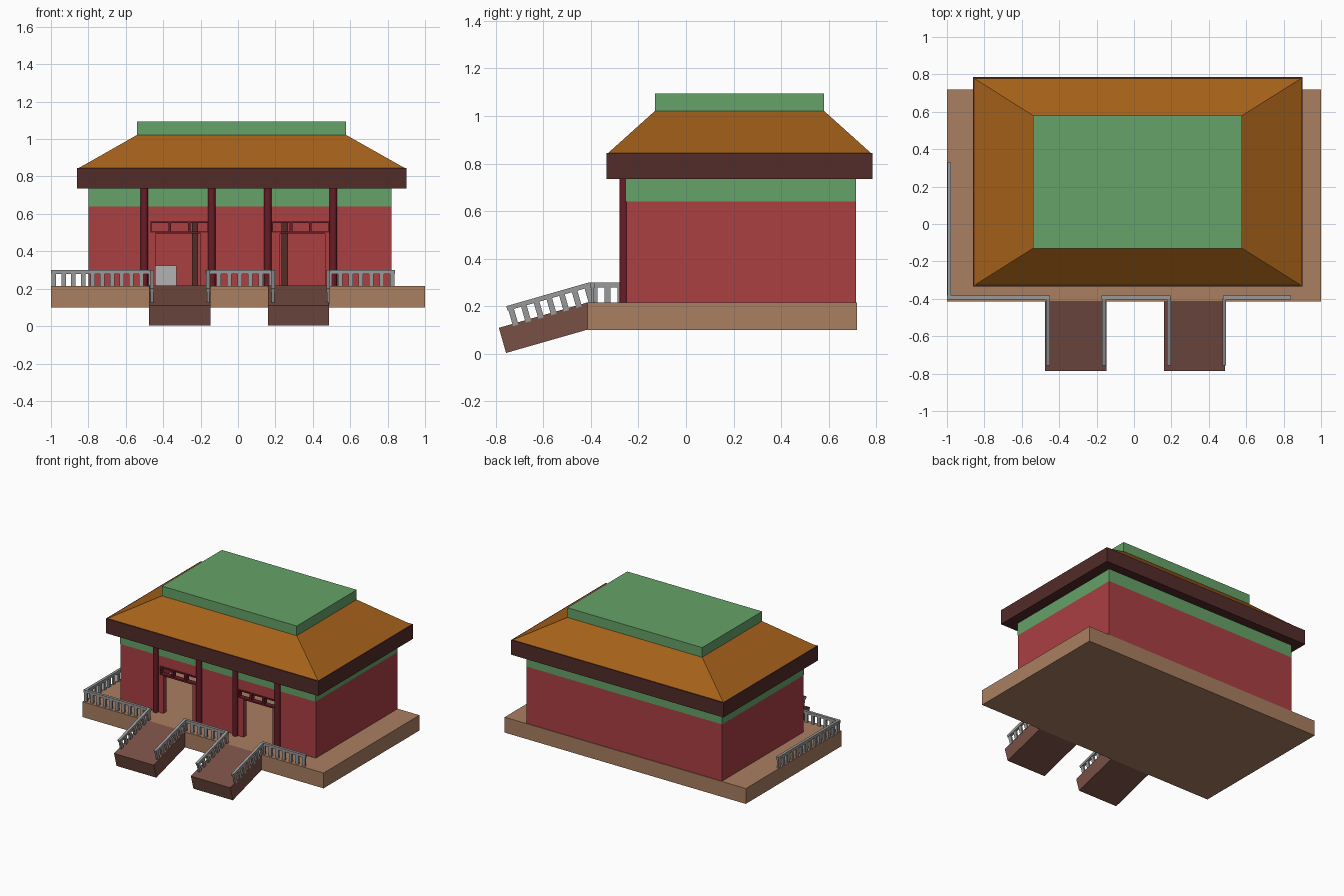
import bpy, bmesh, math
from mathutils import Matrix, Vector

if "Cube" in bpy.data.objects:
    bpy.data.objects.remove(bpy.data.objects["Cube"])


def material(name, rgb):
    m = bpy.data.materials.new(name)
    m.diffuse_color = (*rgb, 1)
    m.use_nodes = True
    m.node_tree.nodes["Principled BSDF"].inputs["Base Color"].default_value = m.diffuse_color
    return m


TAN = material("tan_stone", (0.40, 0.21, 0.12))
BROWN = material("brown_ramp", (0.19, 0.08, 0.06))
RED = material("red_wall", (0.40, 0.05, 0.055))
DARK_RED = material("dark_red", (0.14, 0.012, 0.02))
GREEN = material("green_trim", (0.13, 0.36, 0.14))
EAVE = material("dark_eave", (0.085, 0.025, 0.022))
ORANGE = material("orange_roof", (0.38, 0.12, 0.01))
GREY = material("grey_rail", (0.32, 0.32, 0.32))
PALE = material("pale_grey", (0.45, 0.45, 0.45))


def finish(bm, name, mat):
    bmesh.ops.recalc_face_normals(bm, faces=bm.faces)
    me = bpy.data.meshes.new(name)
    bm.to_mesh(me)
    bm.free()
    me.materials.append(mat)
    ob = bpy.data.objects.new(name, me)
    bpy.context.collection.objects.link(ob)
    return ob


def add_box(bm, x, y, z, xf=Matrix()):
    """Box from (min, max) ranges, optionally transformed."""
    size = Vector((x[1] - x[0], y[1] - y[0], z[1] - z[0]))
    mid = Vector((sum(x), sum(y), sum(z))) / 2
    bmesh.ops.create_cube(bm, size=1, matrix=xf @ Matrix.Translation(mid) @ Matrix.Diagonal((*size, 1)))


def boxes(name, mat, *parts):
    bm = bmesh.new()
    for p in parts:
        add_box(bm, *p)
    return finish(bm, name, mat)


# Stone platform
boxes("platform", TAN, ((-1, 1), (-0.415, 0.72), (0.10, 0.215)))

# Hollow hall: side and back walls, front wall with two doorways
T = 0.02
X0, X1, Y0, Y1 = -0.80, 0.82, -0.25, 0.715
DOORS = [(-0.47, -0.155), (0.18, 0.49)]
Z0, DOOR_TOP, RED_TOP, WALL_TOP = 0.215, 0.56, 0.64, 0.74
front = (Y0, Y0 + T)
full = (Z0, RED_TOP)
boxes("hall_walls", RED,
      ((X0, X0 + T), (Y0, Y1), full), ((X1 - T, X1), (Y0, Y1), full),
      ((X0 + T, X1 - T), (Y1 - T, Y1), full),
      ((X0 + T, X1 - T), front, (DOOR_TOP, RED_TOP)),
      ((X0 + T, DOORS[0][0]), front, (Z0, DOOR_TOP)),
      ((DOORS[0][1], DOORS[1][0]), front, (Z0, DOOR_TOP)),
      ((DOORS[1][1], X1 - T), front, (Z0, DOOR_TOP)))

# Green band under the eaves
band = (RED_TOP, WALL_TOP)
boxes("green_band", GREEN,
      ((X0, X0 + T), (Y0 - 0.005, Y1), band), ((X1 - T, X1), (Y0 - 0.005, Y1), band),
      ((X0 + T, X1 - T), (Y0 - 0.005, Y0 + T), band), ((X0 + T, X1 - T), (Y1 - T, Y1), band))

# Door jambs and three-pane transom frames
for side, (a, b), (ja, jb) in (("left", DOORS[0], (0.03, 0.045)),
                               ("right", DOORS[1], (0.045, 0.025))):
    d = (Y0 - 0.006, Y0 + T + 0.01)
    boxes(side + "_door_jambs", RED,
          ((a, a + ja), d, (Z0, 0.50)), ((b - jb, b), d, (Z0, 0.50)))
    step = (b - a) / 3
    bars = [((a, b), d, (0.495, 0.507)), ((a, b), d, (0.552, 0.562))]
    for i in range(4):
        c = a + i * step
        bars.append(((max(a, c - 0.007), min(b, c + 0.007)), d, (0.507, 0.552)))
    boxes(side + "_transom", DARK_RED, *bars)

# Interior posts and low plinth seen through the doorways
boxes("interior_posts", EAVE,
      ((-0.246, -0.214), (0.18, 0.212), (Z0, WALL_TOP)),
      ((0.232, 0.266), (0.18, 0.212), (Z0, WALL_TOP)))
boxes("interior_plinth", PALE, ((-0.48, -0.33), (0.32, 0.47), (Z0, 0.325)))

# Round front columns
bm = bmesh.new()
for x in (-0.50, -0.14, 0.16, 0.51):
    bmesh.ops.create_cone(bm, cap_ends=True, segments=20, radius1=0.02, radius2=0.02,
                          depth=WALL_TOP - Z0,
                          matrix=Matrix.Translation((x, -0.26, (WALL_TOP + Z0) / 2)))
columns = finish(bm, "front_columns", DARK_RED)
bpy.context.view_layer.objects.active = columns
columns.select_set(True)
bpy.ops.object.shade_smooth_by_angle(angle=math.radians(40))

# Eave slab, hipped roof and flat ridge cap
boxes("eave_slab", EAVE, ((-0.86, 0.90), (-0.335, 0.785), (0.735, 0.845)))
bm = bmesh.new()
low = [bm.verts.new((x, y, 0.845)) for x, y in
       ((-0.852, -0.327), (0.892, -0.327), (0.892, 0.777), (-0.852, 0.777))]
high = [bm.verts.new((x, y, 1.022)) for x, y in
        ((-0.54, -0.13), (0.578, -0.13), (0.578, 0.58), (-0.54, 0.58))]
for i in range(4):
    j = (i + 1) % 4
    bm.faces.new((low[i], low[j], high[j], high[i]))
bm.faces.new(high)
bm.faces.new(low[::-1])
finish(bm, "hipped_roof", ORANGE)
boxes("roof_cap", GREEN, ((-0.54, 0.578), (-0.13, 0.58), (1.02, 1.095)))

# Sloping entrance ramps, in a frame hinged at the platform's top front edge
SLOPE = Matrix.Translation((0, -0.412, 0.217)) @ Matrix.Rotation(math.radians(16), 4, 'X')
boxes("left_ramp", BROWN, ((-0.477, -0.147), (-0.39, 0), (-0.11, 0), SLOPE))
boxes("right_ramp", BROWN, ((0.16, 0.487), (-0.39, 0), (-0.11, 0), SLOPE))


def railing(name, length, xf, spacing=0.052):
    """Top rail with square balusters, running along local x from the origin."""
    bm = bmesh.new()
    add_box(bm, (0, length), (-0.01, 0.01), (0.065, 0.085), xf)
    n = max(2, round(length / spacing))
    for i in range(n):
        c = 0.016 + (length - 0.032) * i / (n - 1)
        add_box(bm, (c - 0.012, c + 0.012), (-0.007, 0.007), (-0.004, 0.066), xf)
    finish(bm, name, GREY)


# Platform railings
for name, a, b in (("front_left_railing", -1.0, -0.45),
                   ("front_middle_railing", -0.175, 0.195),
                   ("front_right_railing", 0.475, 0.84)):
    railing(name, b - a, Matrix.Translation((a, -0.393, Z0)))
railing("left_side_railing", 0.73,
        Matrix.Translation((-0.988, -0.40, Z0)) @ Matrix.Rotation(math.pi / 2, 4, 'Z'))

# Ramp railings follow the slope
for i, x in enumerate((-0.46, -0.16, 0.187, 0.483)):
    xf = SLOPE @ Matrix.Translation((x, 0.03, -0.006)) @ Matrix.Rotation(-math.pi / 2, 4, 'Z')
    railing(f"ramp_railing_{i + 1}", 0.365, xf)
